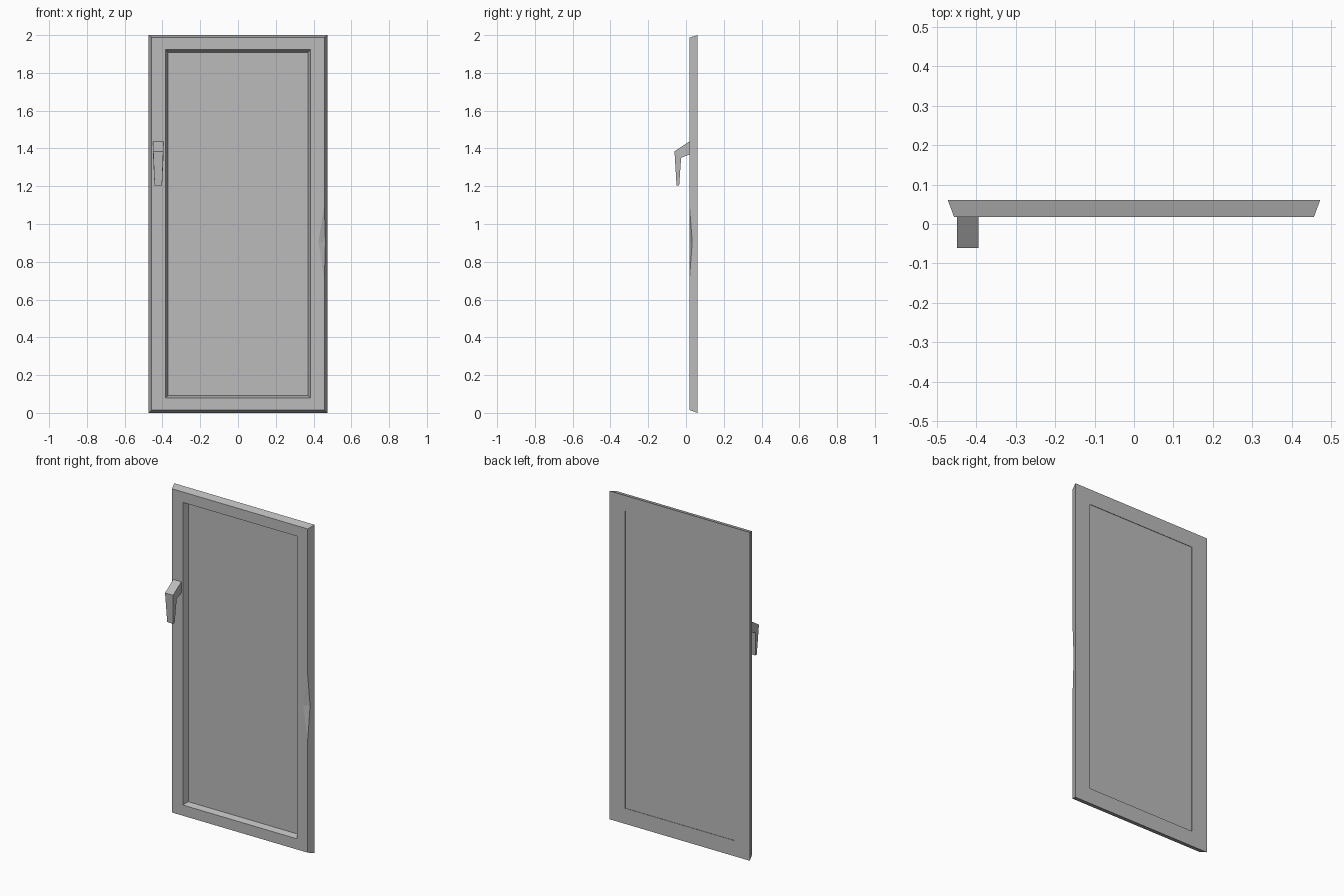
import bpy
import bmesh

cube = bpy.data.objects.get("Cube")
if cube:
    bpy.data.objects.remove(cube, do_unlink=True)

grey = bpy.data.materials.new("plain grey")
grey.use_nodes = True
colour = (0.5, 0.5, 0.5, 1)
grey.diffuse_color = colour
grey.node_tree.nodes["Principled BSDF"].inputs["Base Color"].default_value = colour

FRONT, BACK, GLASS = 0.018, 0.061, 0.051


def finish(name, bm, recalc=True):
    if recalc:
        bmesh.ops.recalc_face_normals(bm, faces=bm.faces)
    mesh = bpy.data.meshes.new(name)
    bm.to_mesh(mesh)
    bm.free()
    mesh.materials.append(grey)
    obj = bpy.data.objects.new(name, mesh)
    bpy.context.collection.objects.link(obj)
    return obj


def rectangle(bm, x, y, low, high):
    corners = [(-x, low), (x, low), (x, high), (-x, high)]
    return [bm.verts.new((cx, y, cz)) for cx, cz in corners]


# Frame: bevelled outer rim and tapered opening, joined as rings
bm = bmesh.new()
front_out = rectangle(bm, 0.457, FRONT, 0.015, 1.987)
back_out = rectangle(bm, 0.473, BACK, 0, 2)
back_in = rectangle(bm, 0.367, BACK, 0.095, 1.905)
front_in = rectangle(bm, 0.384, FRONT, 0.08, 1.923)

# Dent in the left edge: two tips on the edge, a point on each adjoining face
tip_low = bm.verts.new((0.457, FRONT, 0.7))
tip_high = bm.verts.new((0.457, FRONT, 1.1))
dent_front = bm.verts.new((0.426, FRONT, 0.905))
slope = (0.473 - 0.457) / (BACK - FRONT)
dent_side = bm.verts.new((0.457 + 0.015 * slope, FRONT + 0.015, 0.905))

rings = [front_out, back_out, back_in, front_in]
for r in range(4):
    a, b = rings[r], rings[(r + 1) % 4]
    for i in range(4):
        j = (i + 1) % 4
        if i == 1 and r == 0:
            bm.faces.new([a[i], tip_low, dent_side, tip_high, a[j], b[j], b[i]])
        elif i == 1 and r == 3:
            bm.faces.new([b[i], tip_low, dent_front, tip_high, b[j], a[j], a[i]])
        else:
            bm.faces.new([a[i], a[j], b[j], b[i]])
for tip in (tip_low, tip_high):
    bm.faces.new([tip, dent_front, dent_side])
finish("frame", bm)

# Pane: thin sheet recessed from both sides
bm = bmesh.new()
front = rectangle(bm, 0.376, GLASS, 0.087, 1.916)
back = rectangle(bm, 0.374, GLASS + 0.004, 0.088, 1.914)
bm.faces.new(front)
bm.faces.new(back)
for i in range(4):
    j = (i + 1) % 4
    bm.faces.new([front[i], front[j], back[j], back[i]])
finish("pane", bm)

# Handle: bent lever profile (y, z, half width), narrowing to the grip end
profile = [(FRONT, 1.437, 0.027), (-0.061, 1.385, 0.027), (-0.05, 1.205, 0.02),
           (-0.036, 1.205, 0.02), (-0.026, 1.35, 0.027), (FRONT, 1.368, 0.027)]
bm = bmesh.new()
sides = [[bm.verts.new((-0.422 + s * w, y, z)) for y, z, w in profile] for s in (-1, 1)]
count = len(profile)
for i in range(count):
    j = (i + 1) % count
    bm.faces.new([sides[0][i], sides[0][j], sides[1][j], sides[1][i]])
for side in sides:
    arm = [side[k] for k in (0, 1, 4, 5)]
    grip = [side[k] for k in (1, 2, 3, 4)]
    bm.faces.new(arm)
    bm.faces.new(grip)
finish("handle", bm)
